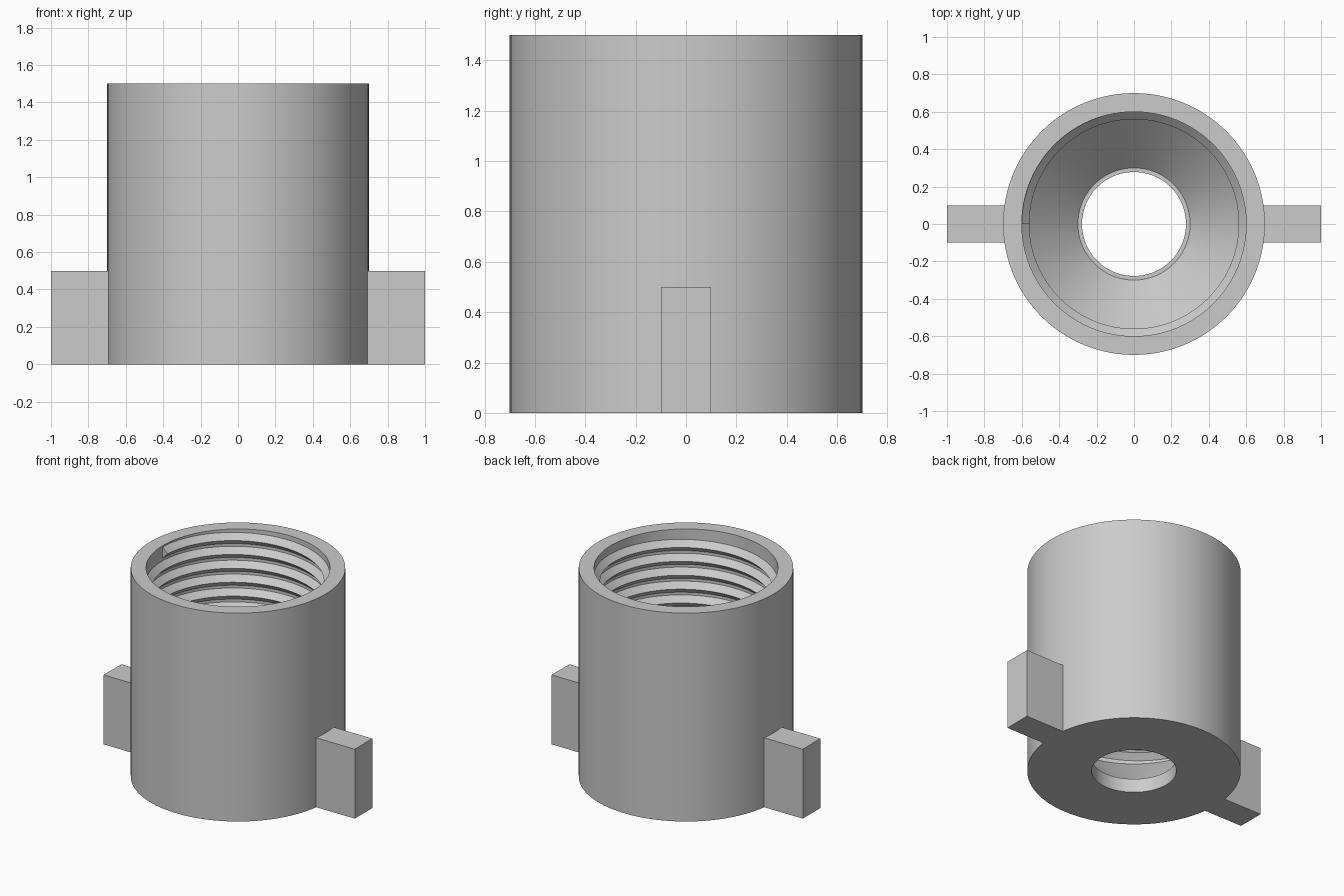
import bpy, bmesh, math

cube = bpy.data.objects.get("Cube")
if cube:
    bpy.data.objects.remove(cube, do_unlink=True)

grey = bpy.data.materials.new("plain_grey")
grey.use_nodes = True
COLOUR = (0.6, 0.6, 0.6, 1)
grey.diffuse_color = COLOUR
grey.node_tree.nodes["Principled BSDF"].inputs["Base Color"].default_value = COLOUR

SEGS = 96


def finish(name, bm, smooth=True):
    bmesh.ops.recalc_face_normals(bm, faces=bm.faces)
    mesh = bpy.data.meshes.new(name)
    bm.to_mesh(mesh)
    bm.free()
    mesh.materials.append(grey)
    obj = bpy.data.objects.new(name, mesh)
    bpy.context.collection.objects.link(obj)
    if smooth:
        bpy.ops.object.select_all(action="DESELECT")
        obj.select_set(True)
        bpy.context.view_layer.objects.active = obj
        bpy.ops.object.shade_smooth_by_angle(angle=math.radians(30))
    return obj


def sweep(bm, sections, closed):
    """Skin a list of closed cross-sections, capping the ends if open."""
    rings = [[bm.verts.new(p) for p in s] for s in sections]
    n = len(rings[0])
    pairs = list(zip(rings, rings[1:]))
    if closed:
        pairs.append((rings[-1], rings[0]))
    for a, b in pairs:
        for i in range(n):
            j = (i + 1) % n
            bm.faces.new((a[i], a[j], b[j], b[i]))
    if not closed:
        bm.faces.new(rings[0])
        bm.faces.new(rings[-1])


def section(profile, angle, lift=0):
    return [(r * math.cos(angle), r * math.sin(angle), z + lift) for r, z in profile]


# Body: outer wall, threaded bore, funnel and drain hole in one turned profile
body = [(0.7, 0), (0.7, 1.5), (0.6, 1.5), (0.6, 0.4), (0.3, 0.1), (0.278, 0.1), (0.278, 0)]
bm = bmesh.new()
sweep(bm, [section(body, math.tau * i / SEGS) for i in range(SEGS)], True)
finish("threaded_body", bm)

# Internal right-hand thread: a triangular ridge climbing the bore
PITCH, TURNS, START = 0.1, 10, 0.45
ridge = [(0.605, -0.045), (0.56, 0), (0.605, 0.045)]
steps = TURNS * SEGS
bm = bmesh.new()
sweep(bm, [section(ridge, math.pi + math.tau * i / SEGS, START + PITCH * i / SEGS)
           for i in range(steps + 1)], False)
finish("internal_thread", bm)

# Side lugs
for name, side in (("left_lug", 1), ("right_lug", -1)):
    bm = bmesh.new()
    bmesh.ops.create_cube(bm, size=1)
    for v in bm.verts:
        v.co = (side * 0.845 + v.co.x * 0.31, v.co.y * 0.2, 0.25 + v.co.z * 0.5)
    finish(name, bm, smooth=False)
